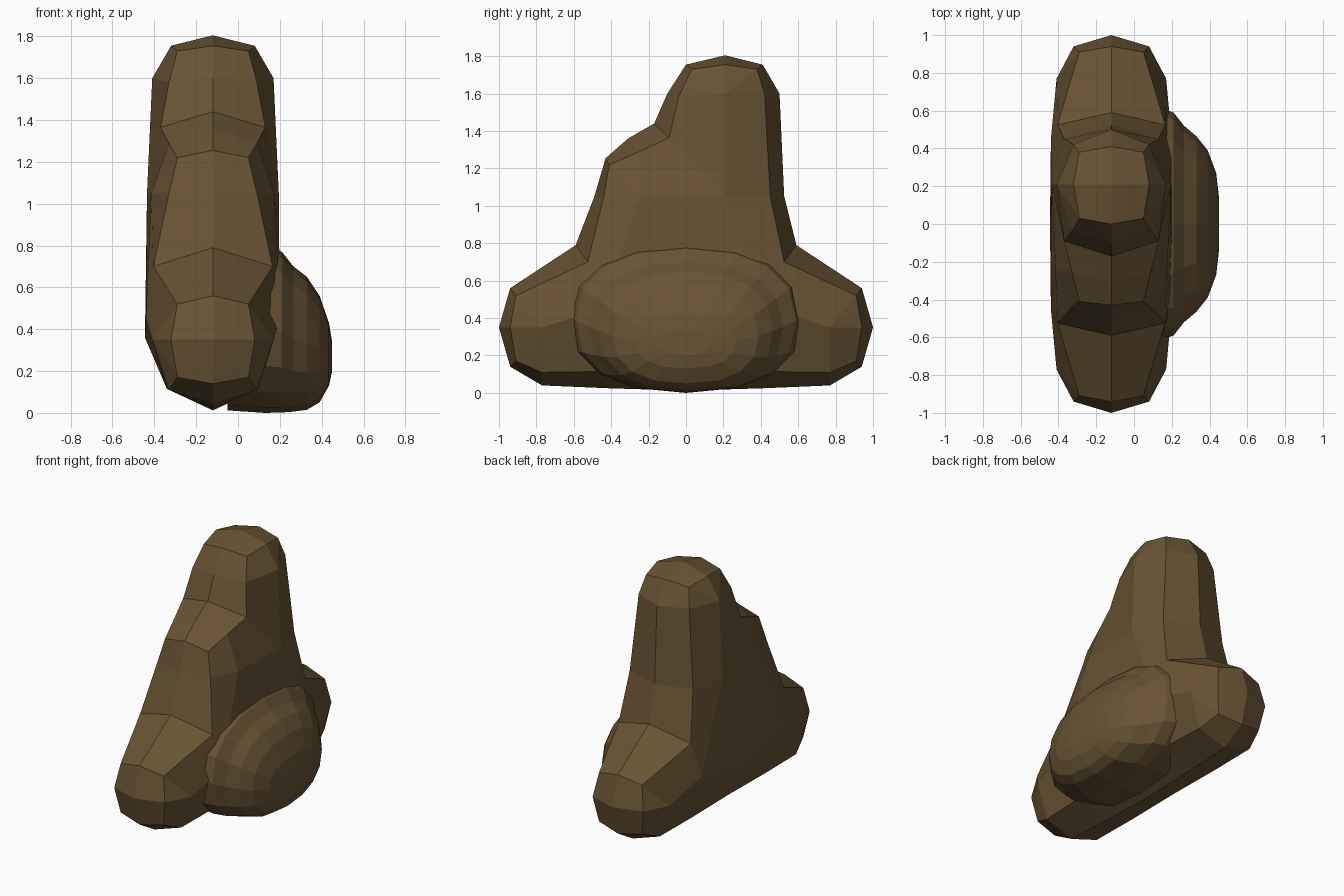
import bpy, bmesh, math

if "Cube" in bpy.data.objects:
    bpy.data.objects.remove(bpy.data.objects["Cube"])

MID = -0.12  # x of the slab's central ridge

stone = bpy.data.materials.new("brown stone")
stone.diffuse_color = (0.14, 0.087, 0.034, 1)
stone.use_nodes = True
stone.node_tree.nodes["Principled BSDF"].inputs["Base Color"].default_value = stone.diffuse_color


def finish(bm, name):
    bmesh.ops.remove_doubles(bm, verts=bm.verts, dist=0.0005)
    bmesh.ops.holes_fill(bm, edges=bm.edges, sides=0)
    bmesh.ops.recalc_face_normals(bm, faces=bm.faces)
    mesh = bpy.data.meshes.new(name)
    bm.to_mesh(mesh)
    bm.free()
    mesh.materials.append(stone)
    ob = bpy.data.objects.new(name, mesh)
    bpy.context.collection.objects.link(ob)
    return ob


# Side-face points of the slab: y, z, half width
side = {
    "F+": (0.77, 0.35, 0.29), "F-": (-0.77, 0.35, 0.29),
    "N+": (0.45, 0.45, 0.32), "N-": (-0.45, 0.45, 0.32),
    "C": (0, 0.36, 0.325), "S": (-0.25, 1.05, 0.295),
    "U": (0.21, 1.05, 0.315), "T": (0.21, 1.6, 0.29),
}

# Outline rows: ridge y, z; bevel y, z, half width; side-face point
foot = [
    (0.59, 0.79, 0.525, 0.70, 0.285, "N"),
    (0.94, 0.56, 0.91, 0.52, 0.17, "F"),
    (1.00, 0.35, 0.94, 0.35, 0.20, "F"),
    (0.94, 0.14, 0.91, 0.17, 0.17, "F"),
    (0.77, 0.04, 0.77, 0.11, 0.21, "F"),
    (0.42, 0.025, 0.42, 0.115, 0.22, "N"),
]
upper = [
    (-0.49, 1.05, -0.44, 1.05, 0.21, "S"),
    (-0.43, 1.255, -0.41, 1.22, 0.17, "S"),
    (-0.31, 1.36, -0.25, 1.29, 0.21, "S"),
    (-0.17, 1.44, -0.09, 1.365, 0.25, "U"),
    (-0.10, 1.60, -0.04, 1.58, 0.21, "T"),
    (0.00, 1.755, 0.03, 1.73, 0.17, "T"),
    (0.21, 1.805, 0.21, 1.755, 0.20, "T"),
    (0.41, 1.755, 0.38, 1.73, 0.17, "T"),
    (0.50, 1.60, 0.42, 1.60, 0.20, "T"),
    (0.525, 1.05, 0.45, 1.05, 0.25, "U"),
]
front_foot = [(-a, b, -c, d, w, k + "-") for a, b, c, d, w, k in reversed(foot)]
back_foot = [(a, b, c, d, w, k + "+") for a, b, c, d, w, k in foot]
base = [(0, 0.012, 0, 0.12, 0.22, "C")]
rows = front_foot + upper + back_foot + base

# Upright slab with two feet and a rounded top
bm = bmesh.new()
ridge = [bm.verts.new((MID, r[0], r[1])) for r in rows]
n = len(rows)
for s in (-1, 1):
    bevel = [bm.verts.new((MID + s * r[4], r[2], r[3])) for r in rows]
    pts = {k: bm.verts.new((MID + s * w, y, z)) for k, (y, z, w) in side.items()}
    for i in range(n):
        j = (i + 1) % n
        bm.faces.new((ridge[i], ridge[j], bevel[j], bevel[i]))
        a, b = pts[rows[i][5]], pts[rows[j][5]]
        bm.faces.new((bevel[i], bevel[j], b) if a is b else (bevel[i], bevel[j], b, a))
finish(bm, "stone_slab")

# Rounded bulge on the right side: x, half length, bottom z, top z
rings = [
    (-0.05, 0.58, 0.012, 0.74), (0.13, 0.62, 0.0, 0.80), (0.21, 0.59, 0.002, 0.77),
    (0.265, 0.52, 0.006, 0.70), (0.33, 0.465, 0.015, 0.65), (0.39, 0.39, 0.05, 0.56),
    (0.435, 0.27, 0.13, 0.43), (0.45, 0.14, 0.20, 0.34),
]
SIDES = 16
bm = bmesh.new()
loops = []
for x, hl, lo, hi in rings:
    loop = []
    for i in range(SIDES):
        t = 2 * math.pi * i / SIDES
        c, s = math.cos(t), math.sin(t)
        y = hl * math.copysign(abs(c) ** 0.85, c)
        z = (lo + hi) / 2 + (hi - lo) / 2 * math.copysign(abs(s) ** 0.85, s)
        loop.append(bm.verts.new((x, y, z)))
    loops.append(loop)
for p, q in zip(loops, loops[1:]):
    for i in range(SIDES):
        j = (i + 1) % SIDES
        bm.faces.new((p[i], p[j], q[j], q[i]))
finish(bm, "side_bulge")
